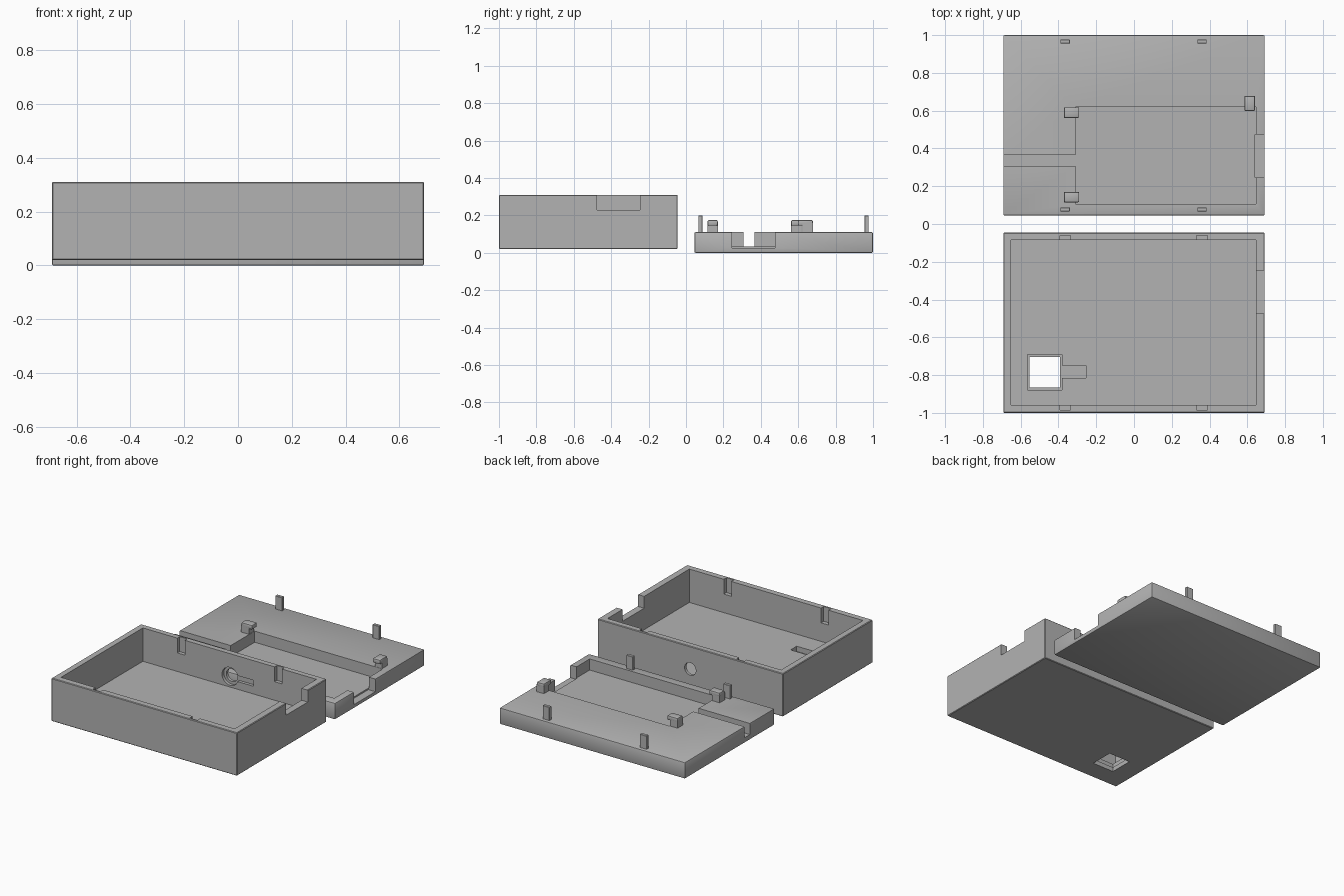
import bpy, bmesh, math
from mathutils import Matrix

if "Cube" in bpy.data.objects:
    bpy.data.objects.remove(bpy.data.objects["Cube"], do_unlink=True)

# Single plastic colour
gray = bpy.data.materials.new("gray_plastic")
gray.use_nodes = True
color = (0.45, 0.45, 0.45, 1)
gray.diffuse_color = color
gray.node_tree.nodes["Principled BSDF"].inputs["Base Color"].default_value = color


def finish(name, bm):
    mesh = bpy.data.meshes.new(name)
    bm.to_mesh(mesh)
    bm.free()
    mesh.materials.append(gray)
    obj = bpy.data.objects.new(name, mesh)
    bpy.context.collection.objects.link(obj)
    return obj


def box(name, x, y, z, bevel=0, segments=2):
    """Block from (min, max) pairs, with optionally softened edges."""
    bm = bmesh.new()
    bmesh.ops.create_cube(bm, size=1)
    for v in bm.verts:
        for i, (lo, hi) in enumerate((x, y, z)):
            v.co[i] = hi if v.co[i] > 0 else lo
    if bevel:
        bmesh.ops.bevel(bm, geom=bm.edges[:], offset=bevel, segments=segments,
                        profile=0.5, affect='EDGES')
    return finish(name, bm)


def rod(name, x, z, radius, y):
    """Cylinder along y."""
    bm = bmesh.new()
    bmesh.ops.create_cone(bm, cap_ends=True, segments=40, radius1=radius,
                          radius2=radius, depth=y[1] - y[0])
    bmesh.ops.transform(bm, verts=bm.verts[:], matrix=Matrix.Translation(
        (x, (y[0] + y[1]) / 2, z)) @ Matrix.Rotation(math.pi / 2, 4, 'X'))
    return finish(name, bm)


def combine(obj, others, operation):
    """Apply booleans in turn and drop the helper objects."""
    for other in others:
        other.hide_render = True
        mod = obj.modifiers.new("boolean", 'BOOLEAN')
        mod.operation, mod.object, mod.solver = operation, other, 'EXACT'
    bpy.context.view_layer.update()
    graph = bpy.context.evaluated_depsgraph_get()
    mesh = bpy.data.meshes.new_from_object(obj.evaluated_get(graph))
    obj.modifiers.clear()
    obj.data = mesh
    for other in others:
        bpy.data.objects.remove(other, do_unlink=True)


W = 0.692
PEG_X = (-0.365, 0.36)
TOP = 0.31

# Open case
case = box("case", (-W, W), (-1, -0.045), (0.02, TOP), 0.004, 1)
cuts = [
    box("cavity", (-0.65, 0.645), (-0.957, -0.085), (0.085, 0.5)),
    box("wall_notch", (0.6, 0.8), (-0.475, -0.245), (0.23, 0.5)),
    # Square floor opening with stepped rim and cable slot
    box("floor_opening", (-0.553, -0.392), (-0.865, -0.705), (-0.1, 0.2)),
    box("floor_rim", (-0.565, -0.38), (-0.88, -0.69), (0.05, 0.2)),
    box("floor_slot", (-0.4, -0.255), (-0.815, -0.75), (0.05, 0.2)),
    # Round back wall opening with stepped rim and cable slot
    rod("back_opening", 0, 0.157, 0.042, (-0.2, 0.02)),
    rod("back_rim", 0, 0.157, 0.06, (-0.2, -0.065)),
    box("back_slot", (0.03, 0.175), (-0.2, -0.065), (0.137, 0.177)),
]
# Sockets for the lid pegs
for px in PEG_X:
    for y in ((-0.1, -0.06), (-0.985, -0.94)):
        cuts.append(box("socket", (px - 0.028, px + 0.028), y, (0.21, 0.5)))
combine(case, cuts, 'DIFFERENCE')

# Lid plate with shallow tray, side notch and cable channel
lid = box("lid", (-W, W), (0.045, 1), (0, 0.11), 0.007)
combine(lid, [
    box("tray", (-0.31, 0.645), (0.105, 0.62), (0.035, 0.3)),
    box("lid_notch", (0.64, 0.8), (0.245, 0.475), (0.025, 0.3)),
    box("cable_channel", (-0.8, -0.29), (0.308, 0.365), (0.035, 0.3)),
], 'DIFFERENCE')

# Pegs that fit the case sockets
for px, side in zip(PEG_X, ("right", "left")):
    for y, end in (((0.066, 0.088), "front"), ((0.955, 0.977), "back")):
        box(f"peg_{end}_{side}", (px - 0.025, px + 0.025), y, (0.1, 0.2), 0.002, 1)

# Overhanging board clips: a post under a wider lip
for name, post_x, post_y, lip_x, lip_y in (
    ("front_clip", (-0.37, -0.312), (0.115, 0.17), (-0.37, -0.29), (0.115, 0.17)),
    ("back_clip", (-0.37, -0.312), (0.562, 0.618), (-0.37, -0.29), (0.562, 0.618)),
    ("side_clip", (0.585, 0.64), (0.622, 0.678), (0.585, 0.64), (0.598, 0.678)),
):
    box(name + "_post", post_x, post_y, (0.1, 0.16))
    box(name + "_lip", lip_x, lip_y, (0.145, 0.175), 0.007)

# Smooth shading with sharp edges kept
bpy.ops.object.select_all(action='DESELECT')
for obj in bpy.context.collection.objects:
    if obj.type == 'MESH':
        obj.select_set(True)
        bpy.context.view_layer.objects.active = obj
bpy.ops.object.shade_smooth_by_angle(angle=math.radians(30))
